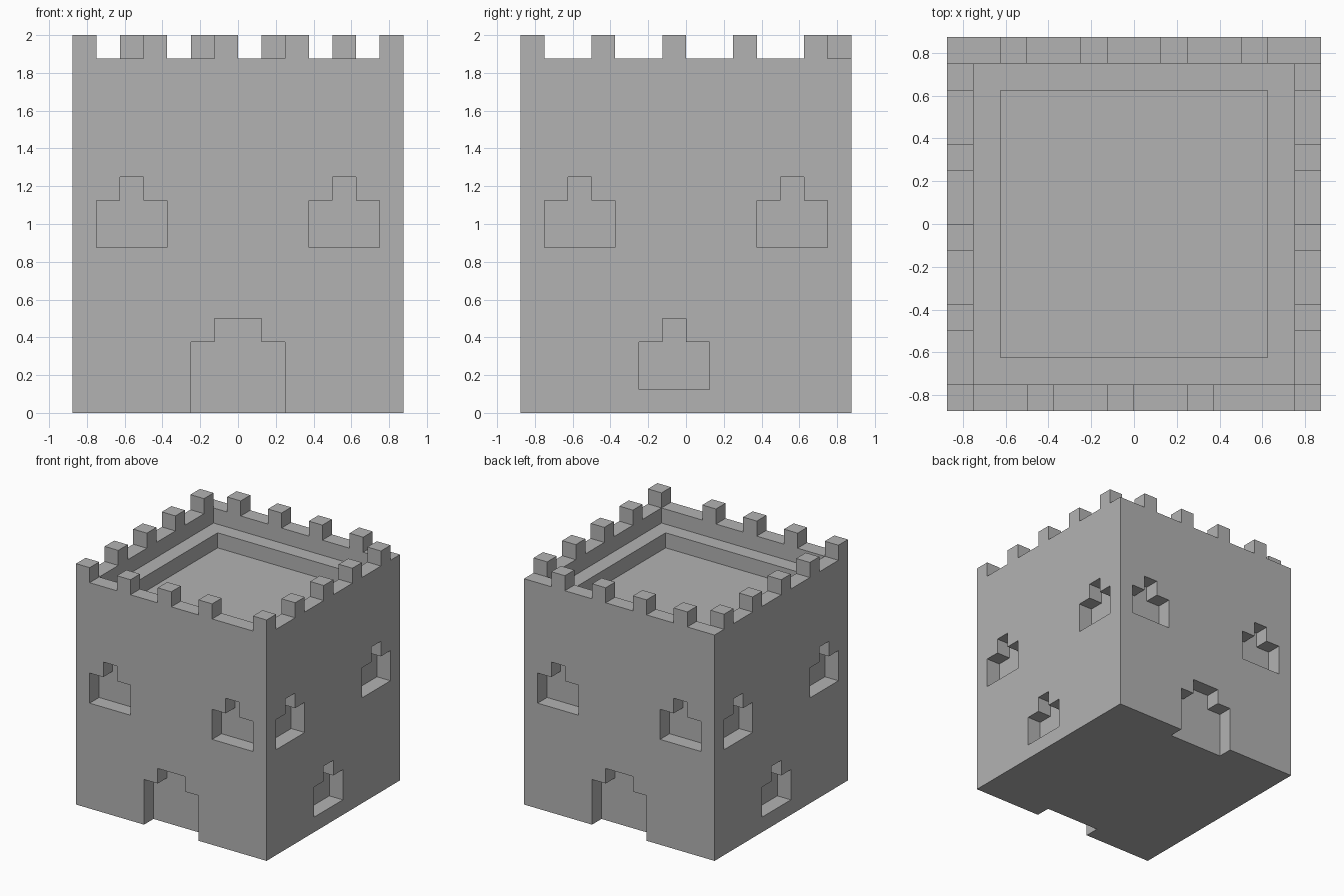
import bpy
import bmesh
from math import radians
from mathutils import Matrix, Vector

if "Cube" in bpy.data.objects:
    bpy.data.objects.remove(bpy.data.objects["Cube"])

U = 0.125          # one block
HALF = 7 * U       # half width of the tower
DEPTH = 0.124      # depth of the openings

stone = bpy.data.materials.new("grey stone")
stone.use_nodes = True
grey = (0.45, 0.45, 0.45, 1)
stone.diffuse_color = grey
stone.node_tree.nodes["Principled BSDF"].inputs["Base Color"].default_value = grey


def finish(bm, name):
    bmesh.ops.recalc_face_normals(bm, faces=bm.faces)
    mesh = bpy.data.meshes.new(name)
    bm.to_mesh(mesh)
    bm.free()
    mesh.materials.append(stone)
    obj = bpy.data.objects.new(name, mesh)
    bpy.context.collection.objects.link(obj)
    return obj


def add_box(bm, low, high):
    low, high = Vector(low), Vector(high)
    matrix = Matrix.Translation((low + high) / 2) @ Matrix.Diagonal((*(high - low), 1))
    bmesh.ops.create_cube(bm, size=1, matrix=matrix)


def add_opening(bm, turn, x, bottom, top, half, slot):
    """Stepped arch outline, extruded into the wall on the turned side."""
    step = top - U
    outline = [(-half, bottom), (half, bottom), (half, step), (slot, step),
               (slot, top), (-slot, top), (-slot, step), (-half, step)]
    spin = Matrix.Rotation(radians(turn), 4, "Z")
    verts = [bm.verts.new(spin @ Vector((x + a, -HALF - U, z))) for a, z in outline]
    face = bm.faces.new(verts)
    side = bmesh.ops.extrude_face_region(bm, geom=[face])["geom"]
    moved = [v for v in side if isinstance(v, bmesh.types.BMVert)]
    bmesh.ops.translate(bm, verts=moved, vec=spin.to_3x3() @ Vector((0, U + DEPTH, 0)))


def cut(target, cutter):
    cutter.hide_render = True
    mod = target.modifiers.new("cut", "BOOLEAN")
    mod.operation = "DIFFERENCE"
    mod.solver = "EXACT"
    mod.object = cutter
    bpy.context.view_layer.objects.active = target
    bpy.ops.object.modifier_apply(modifier=mod.name)
    bpy.data.objects.remove(cutter)


# Solid tower body
bm = bmesh.new()
add_box(bm, (-HALF, -HALF, 0), (HALF, HALF, 15 * U))
tower = finish(bm, "tower_walls")

# Roof recess: wide walkway, then a sunken floor
for name, half, floor in (("walkway", 6 * U, 14 * U), ("roof_floor", 5 * U, 13 * U)):
    bm = bmesh.new()
    add_box(bm, (-half, -half, floor), (half, half, 17 * U))
    cut(tower, finish(bm, name + "_cutter"))

# Two upper windows per side, doors front and back, low windows left and right
bm = bmesh.new()
for turn in (0, 90, 180, 270):
    for x in (-4.5 * U, 4.5 * U):
        add_opening(bm, turn, x, 7 * U, 10 * U, 1.5 * U, U / 2)
    if turn % 180 == 0:
        add_opening(bm, turn, 0, -U, 4 * U, 2 * U, U)
    else:
        add_opening(bm, turn, -U / 2, U, 4 * U, 1.5 * U, U / 2)
cut(tower, finish(bm, "openings_cutter"))

# Battlements, by block number from the left or front end of each wall
cells = [(i, 0) for i in (0, 3, 6, 9, 13)]
cells += [(i, 13) for i in (2, 5, 8, 11)]
cells += [(i, j) for i in (0, 13) for j in (3, 6, 9, 12)]
bm = bmesh.new()
for i, j in cells:
    x, y = i * U - HALF, j * U - HALF
    add_box(bm, (x, y, 15 * U), (x + U, y + U, 16 * U))
finish(bm, "battlements")
